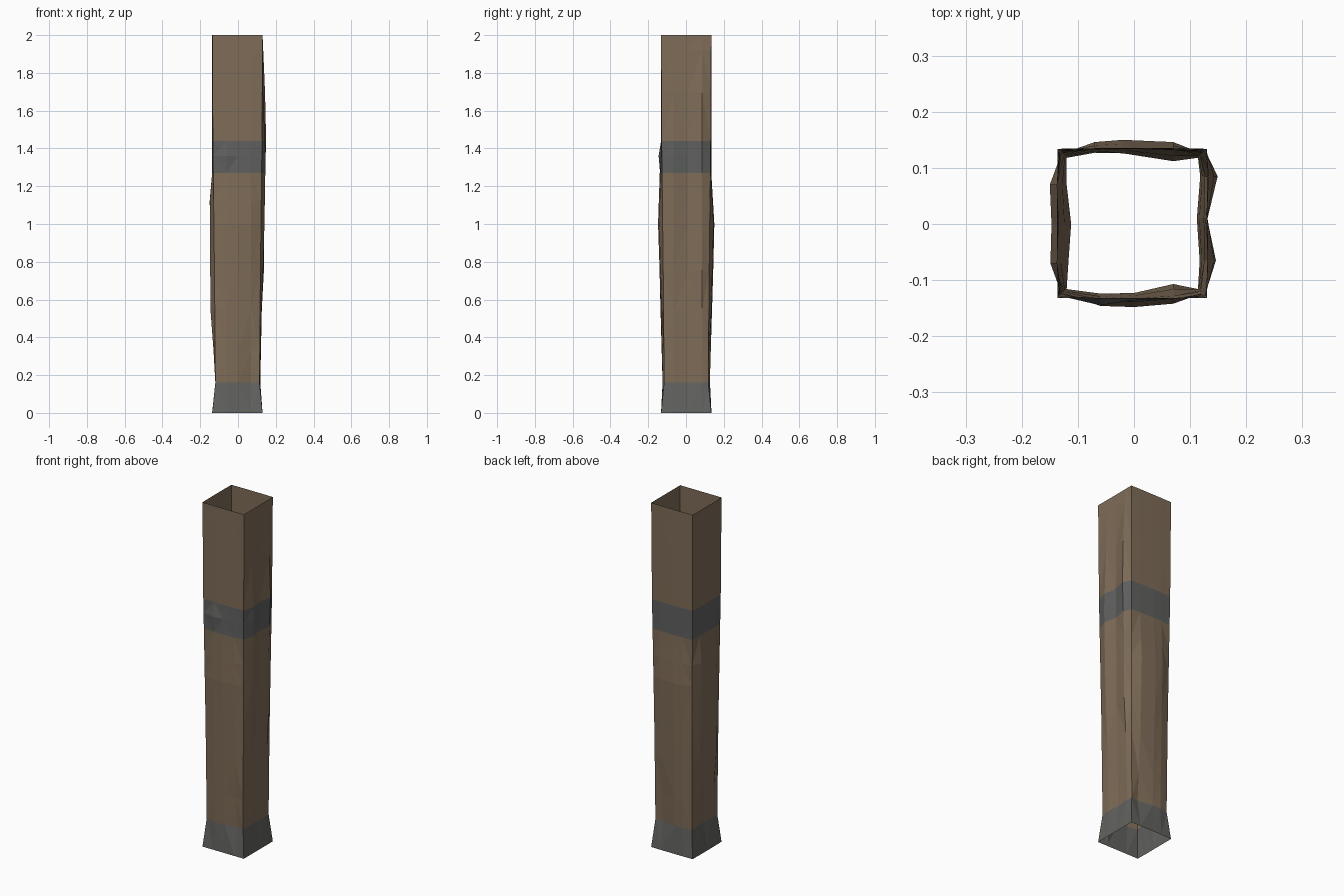
import bpy
import bmesh

cube = bpy.data.objects.get("Cube")
if cube:
    bpy.data.objects.remove(cube, do_unlink=True)


def make_material(name, color):
    mat = bpy.data.materials.new(name)
    mat.use_nodes = True
    mat.diffuse_color = color
    mat.node_tree.nodes["Principled BSDF"].inputs["Base Color"].default_value = color
    return mat


wood = make_material("brown wood", (0.21, 0.15, 0.097, 1))
band = make_material("grey band", (0.114, 0.118, 0.113, 1))
foot = make_material("grey foot", (0.122, 0.122, 0.115, 1))

BAND_LOW, BAND_HIGH, FOOT_TOP = 1.27, 1.44, 0.16
levels = [0, FOOT_TOP, 0.33, 0.55, 0.75, 1.0, 1.12, BAND_LOW, 1.36, BAND_HIGH, 1.7, 1.92, 2]


def sample(profile, z):
    """Outward distance of a column at height z."""
    for (z0, d0), (z1, d1) in zip(profile, profile[1:]):
        if z <= z1:
            return d0 + (d1 - d0) * (z - z0) / (z1 - z0)
    return profile[-1][1]


# Corner post, shared by all four corners
corner = [(0, 0.133), (FOOT_TOP, 0.117), (0.7, 0.121), (1.12, 0.126), (BAND_HIGH, 0.13), (2, 0.133)]

# Columns of each wall: place along the wall, then outward distance by height
front = [
    (-0.06, [(0, 0.132), (0.16, 0.124), (0.55, 0.135), (1.0, 0.146), (1.27, 0.137), (1.36, 0.145), (1.44, 0.132), (2, 0.132)]),
    (0.0, [(0, 0.132), (0.16, 0.123), (0.55, 0.133), (1.0, 0.148), (1.27, 0.139), (1.44, 0.132), (2, 0.132)]),
    (0.07, [(0, 0.132), (0.16, 0.107), (0.55, 0.128), (1.0, 0.142), (1.27, 0.134), (1.44, 0.132), (2, 0.132)]),
]
side = [
    (-0.065, [(0, 0.13), (0.16, 0.117), (0.55, 0.125), (0.75, 0.133), (1.0, 0.14), (1.36, 0.146), (1.7, 0.133), (2, 0.13)]),
    (0.01, [(0, 0.13), (0.16, 0.112), (0.55, 0.122), (1.0, 0.127), (1.44, 0.131), (2, 0.13)]),
    (0.085, [(0, 0.13), (0.16, 0.118), (0.55, 0.126), (0.75, 0.137), (1.12, 0.138), (1.44, 0.149), (1.7, 0.143), (2, 0.13)]),
]
back = [
    (0.07, [(0, 0.135), (0.16, 0.112), (0.55, 0.134), (1.0, 0.146), (1.27, 0.132), (2, 0.135)]),
    (-0.02, [(0, 0.135), (0.16, 0.126), (0.75, 0.144), (1.0, 0.15), (1.27, 0.134), (2, 0.135)]),
    (-0.07, [(0, 0.135), (0.16, 0.127), (0.75, 0.138), (1.0, 0.146), (1.27, 0.133), (2, 0.135)]),
]
far_side = [
    (0.07, [(0, 0.137), (0.16, 0.12), (0.55, 0.137), (1.12, 0.15), (1.27, 0.137), (2, 0.137)]),
    (0.0, [(0, 0.137), (0.16, 0.112), (0.55, 0.139), (1.12, 0.147), (1.27, 0.134), (2, 0.137)]),
    (-0.07, [(0, 0.137), (0.16, 0.117), (0.55, 0.146), (1.12, 0.149), (1.27, 0.137), (2, 0.137)]),
]
walls = [
    (front, (-1, -1), lambda t, d: (t, -d)),
    (side, (1, -1), lambda t, d: (d, t)),
    (back, (1, 1), lambda t, d: (t, d)),
    (far_side, (-1, 1), lambda t, d: (-d, t)),
]

# Open square post, hand-hewn and hollow
bm = bmesh.new()
rings = []
for z in levels:
    ring = []
    for columns, (sx, sy), place in walls:
        c = sample(corner, z)
        ring.append(bm.verts.new((sx * c - 0.003, sy * c + 0.001, z)))
        for t, profile in columns:
            x, y = place(t, sample(profile, z))
            ring.append(bm.verts.new((x, y, z)))
    rings.append(ring)

for low, high in zip(rings, rings[1:]):
    count = len(low)
    for i in range(count):
        j = (i + 1) % count
        face = bm.faces.new((low[i], low[j], high[j], high[i]))
        z = face.calc_center_median().z
        if z < FOOT_TOP:
            face.material_index = 2
        elif BAND_LOW < z < BAND_HIGH:
            face.material_index = 1
bmesh.ops.triangulate(bm, faces=bm.faces[:])

mesh = bpy.data.meshes.new("wooden_post")
bm.to_mesh(mesh)
bm.free()
for mat in (wood, band, foot):
    mesh.materials.append(mat)
post = bpy.data.objects.new("wooden_post", mesh)
bpy.context.collection.objects.link(post)
